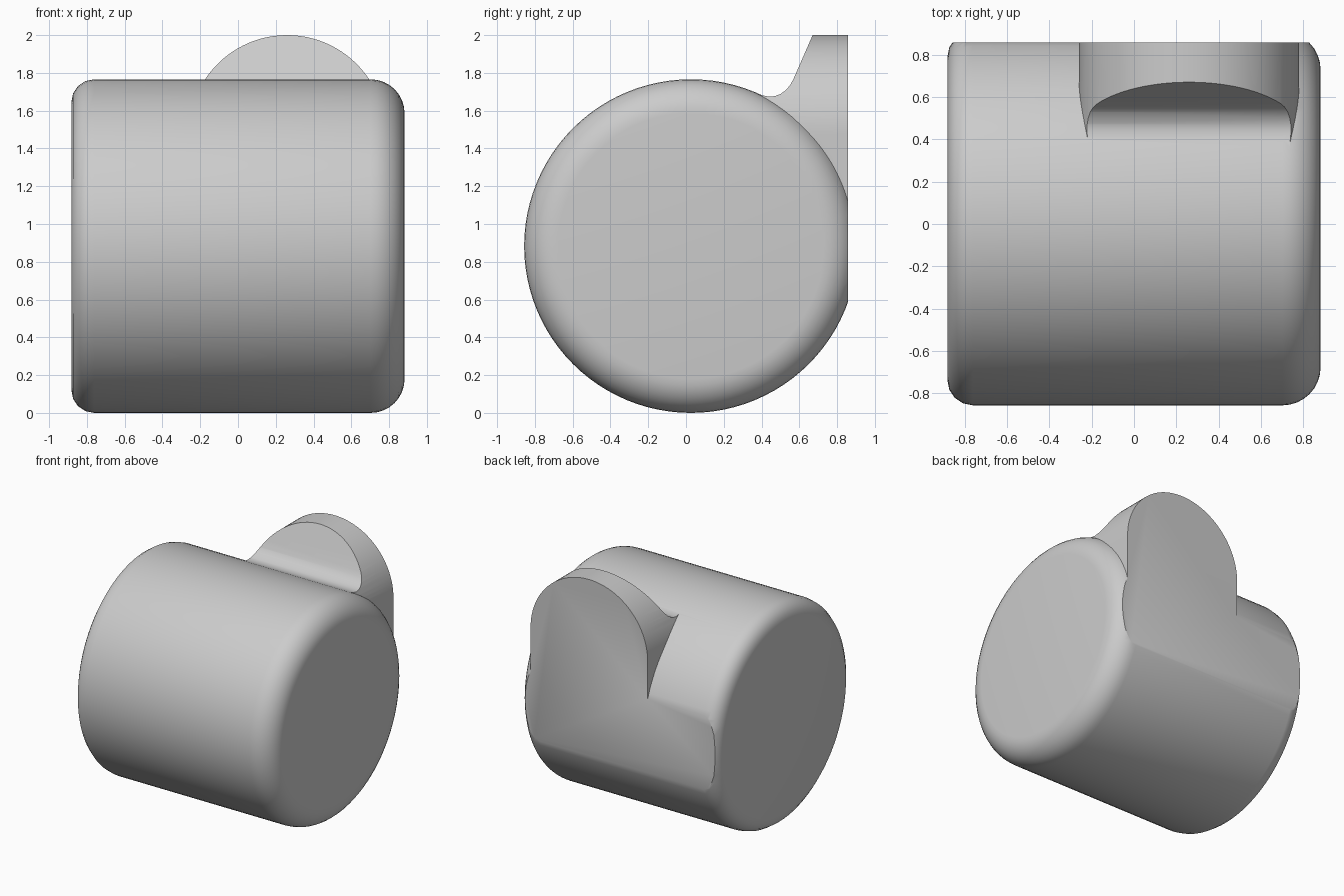
import bpy
import bmesh
from math import sin, cos, pi
from mathutils import Matrix, Vector

if "Cube" in bpy.data.objects:
    bpy.data.objects.remove(bpy.data.objects["Cube"], do_unlink=True)

RADIUS, CENTRE_Y, HALF, BACK = 0.883, 0.026, 0.882, 0.857

grey = bpy.data.materials.new("plain grey")
grey.use_nodes = True
colour = (0.6, 0.6, 0.6, 1)
grey.diffuse_color = colour
grey.node_tree.nodes["Principled BSDF"].inputs["Base Color"].default_value = colour


def make_object(name, bm):
    bmesh.ops.recalc_face_normals(bm, faces=bm.faces)
    mesh = bpy.data.meshes.new(name)
    bm.to_mesh(mesh)
    bm.free()
    mesh.materials.append(grey)
    obj = bpy.data.objects.new(name, mesh)
    bpy.context.collection.objects.link(obj)
    return obj


def prism(name, points, offset):
    bm = bmesh.new()
    face = bm.faces.new([bm.verts.new(p) for p in points])
    out = bmesh.ops.extrude_face_region(bm, geom=[face])
    bmesh.ops.translate(bm, vec=offset, verts=[v for v in out["geom"] if isinstance(v, bmesh.types.BMVert)])
    return make_object(name, bm)


def combine(target, tool, operation):
    bpy.context.view_layer.objects.active = target
    mod = target.modifiers.new("combine", "BOOLEAN")
    mod.object, mod.operation, mod.solver = tool, operation, "EXACT"
    bpy.ops.object.modifier_apply(modifier=mod.name)
    bpy.data.objects.remove(tool, do_unlink=True)


# Drum: a profile with a small round at one end and a larger one at the other
def rounded(x_end, side, fillet, steps):
    return [(x_end - side * fillet * (1 - sin(a)), RADIUS - fillet * (1 - cos(a)))
            for a in (pi / 2 * i / steps for i in range(steps + 1))]


profile = [(-HALF, 0)] + rounded(-HALF, -1, 0.12, 4)[::-1] + rounded(HALF, 1, 0.18, 8) + [(HALF, 0)]
bm = bmesh.new()
verts = [bm.verts.new((x, 0, r)) for x, r in profile]
edges = [bm.edges.new(pair) for pair in zip(verts, verts[1:])]
bmesh.ops.spin(bm, geom=verts + edges, cent=(0, 0, 0), axis=(1, 0, 0), angle=2 * pi, steps=96)
bmesh.ops.remove_doubles(bm, verts=bm.verts, dist=0.0001)
bmesh.ops.transform(bm, matrix=Matrix.Translation((0, CENTRE_Y, RADIUS)), verts=bm.verts)
body = make_object("drum_with_tab", bm)

# Tab: a round-topped plate trimmed to a sloped front that sweeps into the drum
tab_x, tab_z, tab_r = 0.26, 1.48, 0.52
arch = [(tab_x + tab_r * cos(pi * i / 48), 0.2, tab_z + tab_r * sin(pi * i / 48)) for i in range(49)]
arch += [(tab_x - tab_r, 0.2, 0.9), (tab_x + tab_r, 0.2, 0.9)]
tab = prism("tab", arch, Vector((0, 0.8, 0)))
slope = [(1.1, 0.8), (1.1, 2.1), (0.714, 2.1), (0.57, 1.77), (0.553, 1.738), (0.53, 1.71), (0.5, 1.688),
         (0.47, 1.677), (0.44, 1.674), (0.4, 1.682), (0.36, 1.694), (0.36, 0.8)]
combine(tab, prism("tab_trim", [(-1, y, z) for y, z in slope], Vector((2.2, 0, 0))), "INTERSECT")
combine(body, tab, "UNION")

# Flat back, shared by the drum and the tab
bm = bmesh.new()
bm.from_mesh(body.data)
cut = bmesh.ops.bisect_plane(bm, geom=bm.verts[:] + bm.edges[:] + bm.faces[:], dist=0.00001,
                             plane_co=(0, BACK, 0), plane_no=(0, 1, 0), clear_outer=True)
rim = [e for e in cut["geom_cut"] if isinstance(e, bmesh.types.BMEdge)]
bmesh.ops.holes_fill(bm, edges=rim, sides=0)
bmesh.ops.recalc_face_normals(bm, faces=bm.faces)
bm.to_mesh(body.data)
bm.free()

bpy.ops.object.select_all(action="DESELECT")
body.select_set(True)
bpy.context.view_layer.objects.active = body
bpy.ops.object.shade_smooth_by_angle(angle=pi / 6)
